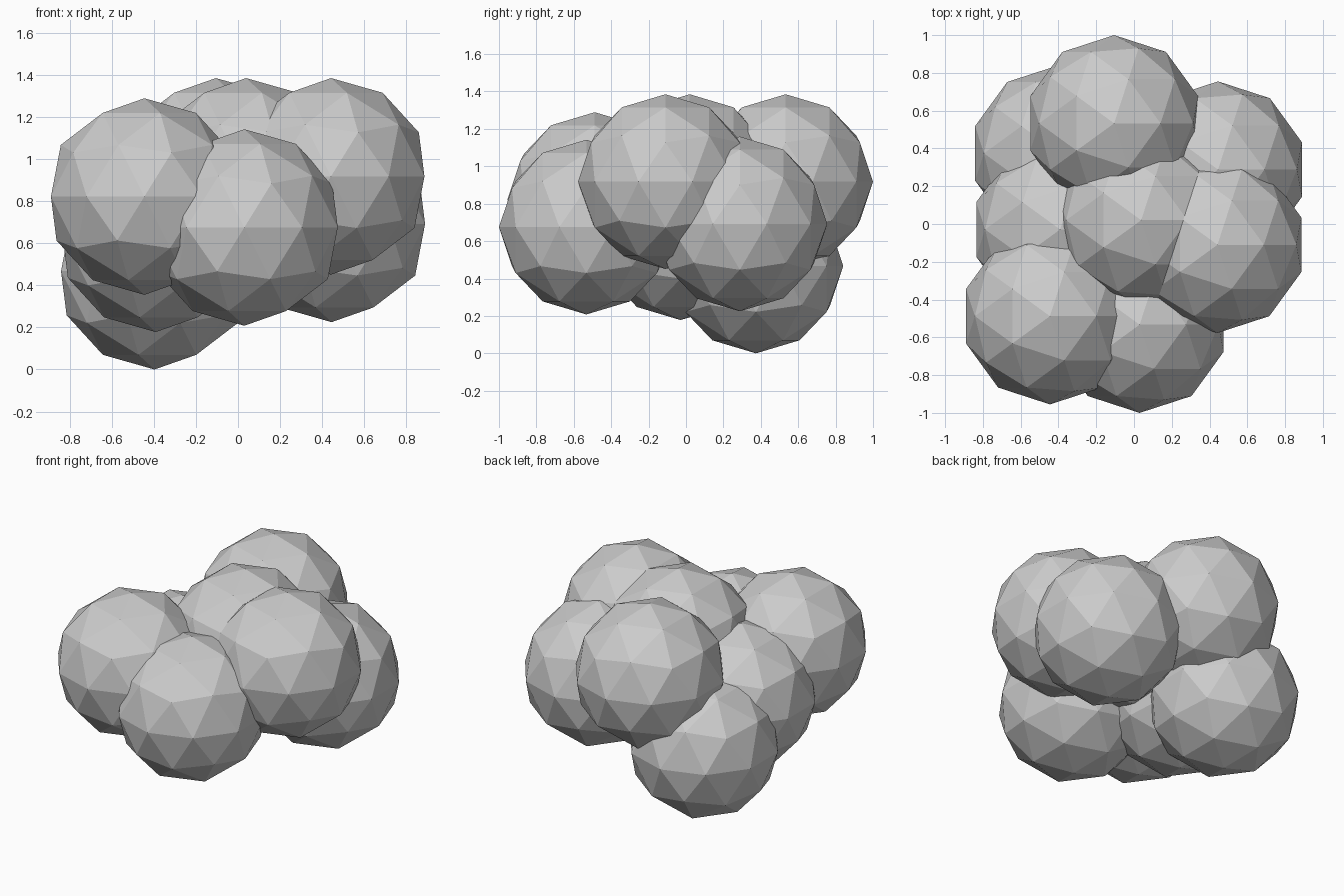
import bpy

if "Cube" in bpy.data.objects:
    bpy.data.objects.remove(bpy.data.objects["Cube"])

RADIUS = 0.467

# Overlapping low-poly puffs: name -> centre
puffs = {
    "front_left_puff":  (-0.445, -0.488, 0.822),
    "front_puff":       (0.030, -0.533, 0.675),
    "right_upper_puff": (0.442, -0.110, 0.918),
    "right_back_puff":  (0.445, 0.288, 0.692),
    "back_puff":        (-0.105, 0.533, 0.918),
    "middle_puff":      (0.038, 0.020, 0.918),
    "bottom_back_puff": (-0.397, 0.374, 0.467),
    "left_puff":        (-0.391, -0.029, 0.645),
}

for name, centre in puffs.items():
    bpy.ops.mesh.primitive_ico_sphere_add(subdivisions=2, radius=RADIUS, location=centre)
    puff = bpy.context.object
    puff.name = name
    bpy.ops.object.shade_flat()
